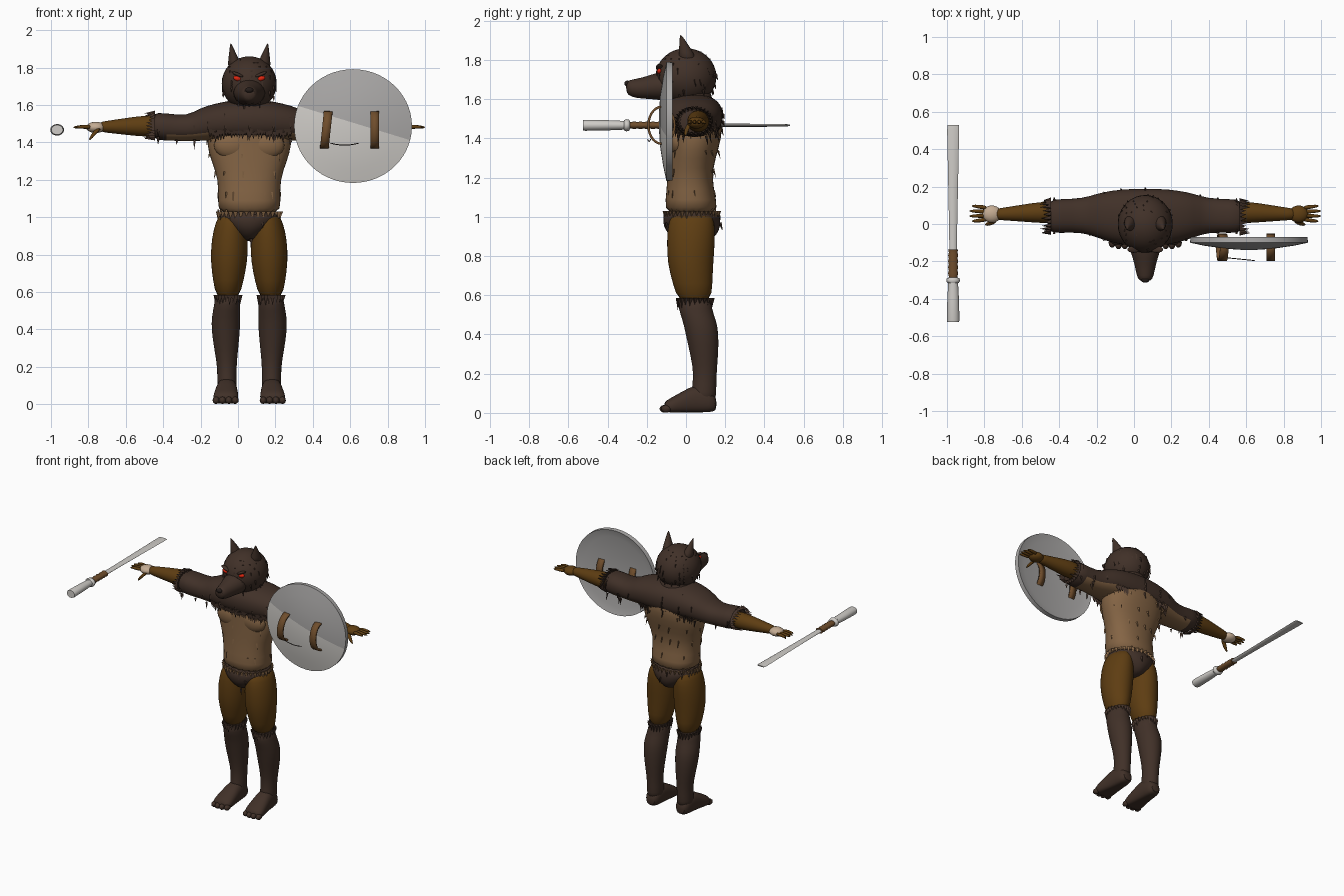
import bpy, bmesh, math, random
from mathutils import Vector

random.seed(4)
if "Cube" in bpy.data.objects:
    bpy.data.objects.remove(bpy.data.objects["Cube"])

BODY_X = .06  # the body stands slightly off the middle
TAU = math.tau


def material(name, r, g, b):
    m = bpy.data.materials.new(name)
    m.use_nodes = True
    m.diffuse_color = (r, g, b, 1)
    bsdf = m.node_tree.nodes["Principled BSDF"]
    bsdf.inputs["Base Color"].default_value = (r, g, b, 1)
    bsdf.inputs["Roughness"].default_value = .8
    return m


DARK = material("dark fur", .052, .03, .021)
TAN = material("tan fur", .23, .127, .058)
AMBER = material("amber hide", .112, .047, .006)
PALE = material("pale palm", .55, .41, .29)
LEATHER = material("leather", .16, .075, .025)
STEEL = material("steel", .4, .39, .385)
LIGHT = material("light steel", .62, .6, .57)
RED = material("red eye", .75, .02, .005)
BLACK = material("nose black", .018, .012, .01)


def finish(name, bm, mats, subdiv=0, angle=60):
    bmesh.ops.recalc_face_normals(bm, faces=bm.faces)
    me = bpy.data.meshes.new(name)
    bm.to_mesh(me)
    bm.free()
    for m in mats:
        me.materials.append(m)
    ob = bpy.data.objects.new(name, me)
    ob.location.x = BODY_X
    bpy.context.collection.objects.link(ob)
    if subdiv:
        mod = ob.modifiers.new("smooth", 'SUBSURF')
        mod.levels = mod.render_levels = subdiv
    bpy.ops.object.select_all(action='DESELECT')
    ob.select_set(True)
    bpy.context.view_layer.objects.active = ob
    bpy.ops.object.shade_smooth_by_angle(angle=math.radians(angle))
    return ob


def place(axis, t, u, v):
    return Vector({'x': (t, u, v), 'y': (u, t, v), 'z': (u, v, t)}[axis])


def loft_mesh(axis, sections, segs=20, power=1):
    """Skin of oval rings; each section is (along, centre u, centre v, radius u, radius v)."""
    bm = bmesh.new()
    rings = []
    for t, cu, cv, ru, rv in sections:
        ring = []
        for i in range(segs):
            c, s = math.cos(TAU * i / segs), math.sin(TAU * i / segs)
            u = cu + ru * math.copysign(abs(c) ** power, c)
            v = cv + rv * math.copysign(abs(s) ** power, s)
            ring.append(bm.verts.new(place(axis, t, u, v)))
        rings.append(ring)
    for a, b in zip(rings, rings[1:]):
        for i in range(segs):
            j = (i + 1) % segs
            bm.faces.new((a[i], a[j], b[j], b[i]))
    bm.faces.new(rings[0])
    bm.faces.new(rings[-1])
    bmesh.ops.recalc_face_normals(bm, faces=bm.faces)
    return bm


def loft(name, axis, sections, mat, segs=20, subdiv=1, power=1):
    return finish(name, loft_mesh(axis, sections, segs, power), [mat], subdiv)


def ball(name, loc, radii, mat, tilt=0, segs=24):
    bm = bmesh.new()
    bmesh.ops.create_uvsphere(bm, u_segments=segs, v_segments=segs // 2, radius=1)
    bmesh.ops.scale(bm, vec=radii, verts=bm.verts)
    ob = finish(name, bm, [mat])
    ob.location += Vector(loc)
    ob.rotation_euler.y = tilt
    return ob


def tufts(name, spots, mat, length, width):
    """Small pointed locks, each spot being (root, direction)."""
    bm = bmesh.new()
    for root, way in spots:
        way = Vector(way).normalized()
        side = way.orthogonal().normalized()
        other = way.cross(side)
        base = [bm.verts.new(root + width * (math.cos(TAU * k / 3) * side + math.sin(TAU * k / 3) * other))
                for k in range(3)]
        tip = bm.verts.new(root + way * length * random.uniform(.6, 1.2))
        for k in range(3):
            bm.faces.new((base[k], base[(k + 1) % 3], tip))
        bm.faces.new(base)
    finish(name, bm, [mat], angle=20)


def ring_spots(axis, t, cu, cv, ru, rv, way, count):
    return [(place(axis, t, cu + ru * math.cos(TAU * i / count), cv + rv * math.sin(TAU * i / count)), way)
            for i in range(count)]


def coat_spots(ob, count):
    offset = ob.location - Vector((BODY_X, 0, 0))
    faces = random.choices(ob.data.polygons, weights=[p.area for p in ob.data.polygons], k=count)
    return [(p.center * .995 + offset, p.normal * .25 + Vector((0, .1, -1))) for p in faces
            if abs(p.normal.z) < .9]


# Torso, chest and briefs
torso = loft("torso", 'z', [(1.01, 0, .028, .168, .138), (1.08, 0, .025, .17, .132), (1.2, 0, .018, .165, .113),
                            (1.3, 0, .03, .205, .122), (1.39, 0, .045, .232, .135), (1.48, 0, .05, .22, .14),
                            (1.55, 0, .04, .15, .11)], TAN, power=.88)
for s in (-1, 1):
    ball("chest_muscle", (s * .088, -.045, 1.385), (.1, .045, .075), TAN)
tufts("waist_fringe", ring_spots('z', 1.03, 0, .028, .168, .138, (0, 0, -1), 34), TAN, .04, .014)
tufts("torso_fur", coat_spots(torso, 60), TAN, .04, .007)
briefs = loft("briefs", 'z', [(1.04, 0, .028, .163, .134), (1.0, 0, .028, .172, .148), (.95, 0, .03, .14, .148),
                              (.91, 0, .035, .085, .125), (.87, 0, .04, .035, .08)], DARK)
tufts("briefs_fur", coat_spots(briefs, 30), DARK, .04, .01)

# Fur mantle with both sleeves, paler under the arms
half = [(.53, .04, 1.488, .093, .073), (.45, .043, 1.483, .09, .075), (.33, .046, 1.473, .092, .066),
        (.26, .045, 1.497, .118, .09), (.18, .04, 1.51, .14, .098), (.08, .035, 1.515, .155, .115)]
sections = [(-t, *rest) for t, *rest in half] + [(t, *rest) for t, *rest in reversed(half)]
bm = loft_mesh('x', sections, 24, .88)
for f in bm.faces:
    x = abs(f.calc_center_median().x)
    f.material_index = int(f.normal.z < -.6 and .2 < x < .47)
mantle = finish("fur_mantle", bm, [DARK, TAN], 1)
edge = []
for i in range(30):
    x = -.21 + .42 * i / 29
    for y, z in ((-.105 + abs(x) * .12, 1.465), (.17 - abs(x) * .1, 1.455)):
        edge.append((Vector((x, y, z + random.uniform(-.01, .01))), (0, 0, -1)))
for s in (-1, 1):
    edge += ring_spots('x', s * .505, .04, 1.488, .088, .068, (s, 0, 0), 26)
tufts("mantle_fringe", edge, DARK, .05, .014)
tufts("mantle_fur", coat_spots(mantle, 130), DARK, .045, .009)

# Head
loft("neck", 'z', [(1.52, 0, .04, .13, .12), (1.6, 0, .025, .115, .11), (1.68, 0, .02, .1, .1)], DARK)
head = ball("head", (0, 0, 1.715), (.147, .155, .145), DARK, segs=32)
tufts("head_fur", coat_spots(head, 90), DARK, .04, .008)
loft("snout", 'y', [(-.08, 0, 1.665, .1, .085), (-.15, 0, 1.668, .078, .068), (-.22, 0, 1.656, .056, .055),
                    (-.28, 0, 1.655, .046, .045), (-.307, 0, 1.662, .03, .03)], DARK)
ball("nose", (0, -.3, 1.68), (.022, .014, .015), BLACK)
ball("mouth", (0, -.285, 1.632), (.03, .012, .004), BLACK)
for s in (-1, 1):
    loft("ear", 'z', [(1.79, s * .075, .01, .045, .055), (1.84, s * .082, 0, .032, .038),
                      (1.89, s * .092, -.015, .015, .02), (1.93, s * .099, -.028, .003, .003)], DARK, 10)
    ball("eye", (s * .064, -.136, 1.742), (.022, .012, .013), RED, -s * .3)
    ball("brow", (s * .062, -.136, 1.763), (.036, .018, .009), DARK, -s * .4)

# Arms and hands
for s in (-1, 1):
    loft("forearm", 'x', [(s * .46, .062, 1.487, .06, .06), (s * .56, .062, 1.487, .058, .058),
                          (s * .66, .058, 1.485, .046, .046), (s * .77, .053, 1.483, .033, .031),
                          (s * .8, .053, 1.483, .03, .027)], AMBER, 16)
    ball("palm", (s * .82, .053, 1.48), (.052, .046, .03), PALE if s < 0 else AMBER)
    for k in range(4):
        y = .018 + .025 * k
        reach = .93 if k in (0, 3) else .945
        loft("finger", 'x', [(s * .84, y * .8 + .011, 1.482, .013, .013), (s * .89, y, 1.484, .012, .012),
                             (s * reach, y * 1.1 - .005, 1.48, .006, .006)], AMBER, 8)
    loft("thumb", 'z', [(1.48, s * .8, .02, .018, .016), (1.44, s * .835, .0, .014, .013),
                        (1.41, s * .855, -.003, .006, .006)], AMBER, 8)

# Legs and feet
for s in (-1, 1):
    loft("thigh", 'z', [(1.03, s * .085, .03, .07, .1), (.97, s * .098, .028, .084, .12),
                        (.88, s * .104, .025, .1, .125), (.76, s * .108, .022, .1, .118),
                        (.66, s * .112, .034, .082, .102), (.56, s * .115, .045, .062, .085)], AMBER)
    loft("shin", 'z', [(.6, s * .115, .045, .066, .088), (.53, s * .118, .045, .07, .085),
                       (.47, s * .124, .07, .077, .087), (.4, s * .126, .083, .078, .085),
                       (.29, s * .123, .094, .064, .071), (.19, s * .119, .098, .05, .057),
                       (.1, s * .119, .09, .054, .066), (.05, s * .119, .09, .05, .06)], DARK)
    cuff = ring_spots('z', .585, s * .115, .045, .066, .088, (0, 0, -1), 22)
    tufts("knee_fringe", cuff, DARK, .05, .014)
    bm = loft_mesh('y', [(.158, s * .119, .045, .035, .035), (.12, s * .119, .06, .052, .062),
                         (.05, s * .12, .072, .056, .078), (-.02, s * .123, .05, .064, .058),
                         (-.08, s * .126, .034, .07, .042), (-.115, s * .126, .026, .06, .028)], 20, .85)
    for v in bm.verts:
        v.co.z = max(v.co.z, .003)
    finish("foot", bm, [DARK], 1)
    for k in range(4):
        ball("toe", (s * .126 + (k - 1.5) * .034, -.1 - .008 * (k in (1, 2)), .021), (.019, .027, .02), DARK, segs=12)

# Round shield, split into two tones along a slanted line
bm = loft_mesh('y', [(-.085, .555, 1.487, .25, .25), (-.07, .555, 1.487, .313, .302), (-.1, .555, 1.487, .315, .304),
                     (-.116, .555, 1.487, .24, .23), (-.132, .555, 1.487, .13, .13), (-.138, .555, 1.487, .04, .04)], 56)
middle, slope = Vector((.555, -.1, 1.505)), Vector((.29, 0, .95))
bmesh.ops.bisect_plane(bm, geom=bm.verts[:] + bm.edges[:] + bm.faces[:], plane_co=middle, plane_no=slope)
for f in bm.faces:
    c = f.calc_center_median()
    f.material_index = int(f.normal.y < -.5 and (c - middle).dot(slope) < 0)
finish("shield", bm, [STEEL, LIGHT], angle=30)

# Leather straps looped through the shield
for x, lean in ((.412, .1), (.672, 0)):
    bm = bmesh.new()
    rows = []
    for i in range(28):
        a = TAU * i / 28
        y, h = -.125 + .073 * math.cos(a), .1 * math.sin(a)
        rows.append([bm.verts.new((x + d + h * lean, y, 1.467 + h)) for d in (-.023, .023)])
    for i, row in enumerate(rows):
        nxt = rows[(i + 1) % len(rows)]
        bm.faces.new((row[0], row[1], nxt[1], nxt[0]))
    strap = finish("shield_strap", bm, [LEATHER])
    strap.modifiers.new("thickness", 'SOLIDIFY').thickness = .012
loft("strap_cord", 'x', [(.43 + .02 * k, -.18 - .002 * k, 1.385 + .012 * (k / 4 - 1) ** 2, .003, .003)
                         for k in range(9)], BLACK, 6)

# Sword held level beside the right hand
X, Z = -1.027, 1.467
loft("sword_blade", 'y', [(-.14, X, Z, .02, .01), (0, X, Z, .022, .009), (.3, X, Z, .028, .008),
                          (.5, X, Z, .032, .007), (.53, X, Z, .03, .004)], LIGHT, 8, 0)
loft("sword_grip", 'y', [(-.3, X, Z, .02, .016)] +
     [(-.28 + .016 * k, X, Z, .023 + .004 * (k % 2), .016 + .004 * (k % 2)) for k in range(10)], LEATHER, 16, 0)
loft("sword_collar", 'y', [(-.315, X, Z, .03, .026), (-.305, X, Z, .037, .031), (-.29, X, Z, .034, .028),
                           (-.285, X, Z, .02, .018)], LIGHT, 20, 0)
loft("sword_pommel", 'y', [(-.525, X, Z, .031, .026), (-.515, X, Z, .034, .028), (-.4, X, Z, .031, .026),
                           (-.31, X, Z, .026, .022)], LIGHT, 20, 0)
